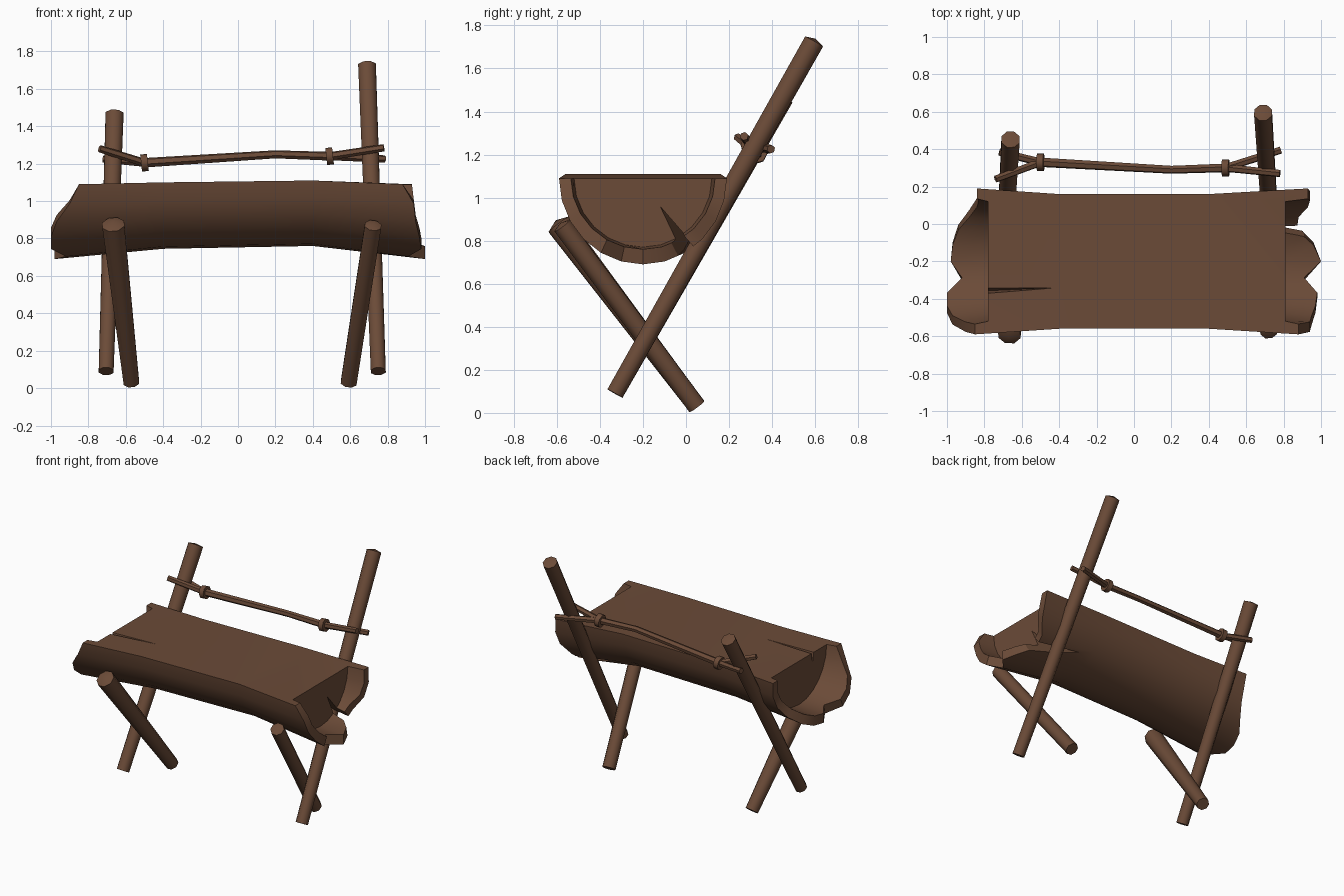
import bpy, bmesh, math
from mathutils import Vector

if "Cube" in bpy.data.objects:
    bpy.data.objects.remove(bpy.data.objects["Cube"])

wood = bpy.data.materials.new("brown wood")
wood.diffuse_color = (0.147, 0.070, 0.039, 1)
wood.use_nodes = True
wood.node_tree.nodes["Principled BSDF"].inputs["Base Color"].default_value = wood.diffuse_color


def finish(bm, name, angle=50):
    bmesh.ops.recalc_face_normals(bm, faces=bm.faces)
    me = bpy.data.meshes.new(name)
    bm.to_mesh(me)
    bm.free()
    me.materials.append(wood)
    ob = bpy.data.objects.new(name, me)
    bpy.context.collection.objects.link(ob)
    smooth(ob, angle)
    return ob


def smooth(ob, angle):
    bpy.ops.object.select_all(action='DESELECT')
    ob.select_set(True)
    bpy.context.view_layer.objects.active = ob
    bpy.ops.object.shade_smooth_by_angle(angle=math.radians(angle))


def bridge(bm, rings, closed):
    for r, s in zip(rings, rings[1:]):
        n = len(r)
        for i in range(n if closed else n - 1):
            j = (i + 1) % n
            bm.faces.new((r[i], r[j], s[j], s[i]))


def pole(name, pts, radii, sides=8, tip=0.0):
    """Tapered stick through points, with an optional blunt pointed end."""
    bm = bmesh.new()
    pts = [Vector(p) for p in pts]
    rings = []
    for i, (p, r) in enumerate(zip(pts, radii)):
        d = (pts[min(i + 1, len(pts) - 1)] - pts[max(i - 1, 0)]).normalized()
        u = d.cross(Vector((0, 1, 0.3))).normalized()
        v = d.cross(u)
        rings.append([bm.verts.new(p + r * (math.cos(a) * u + math.sin(a) * v))
                      for a in (2 * math.pi * (k + 0.5) / sides for k in range(sides))])
    bridge(bm, rings, True)
    bm.faces.new(rings[0])
    if tip:
        end = bm.verts.new(pts[-1] + d * tip)
        for k in range(sides):
            bm.faces.new((rings[-1][k], rings[-1][(k + 1) % sides], end))
    else:
        bm.faces.new(rings[-1])
    return finish(bm, name)


# Half-log seat: ragged end positions run from back edge, under, to front edge
LEFT = [.84, .83, .84, .88, .94, .97, .98, .92, 1.0, 1.0, .97, .90, .85]
RIGHT = [.93, .94, .93, .88, .87, .96, 1.0, .91, .98, .97, .95, .94, .88]
bm = bmesh.new()


def half_ring(xs, a, b, z):
    return [bm.verts.new((x, -0.2 + a * math.cos(t), z - b * math.sin(t)))
            for x, t in zip(xs, (math.pi * k / 12 for k in range(13)))]


left = [-x for x in LEFT]
rings = [half_ring([-.78] * 13, .32, .32, 1.09),
         half_ring(left, .335, .33, 1.09),
         half_ring(left, .39, .40, 1.09),
         half_ring([-.4] * 13, .36, .355, 1.10),
         half_ring([.4] * 13, .36, .35, 1.11),
         half_ring(RIGHT, .39, .40, 1.09),
         half_ring(RIGHT, .335, .33, 1.09),
         half_ring([.81] * 13, .32, .32, 1.09)]
bridge(bm, rings, False)
bm.faces.new(rings[0])
bm.faces.new(rings[-1])
for lo, hi in ((0, 3), (3, 4), (4, 7)):      # flat sitting surface
    part = rings[lo:hi + 1]
    bm.faces.new([r[0] for r in part] + [r[-1] for r in reversed(part)])
bmesh.ops.triangulate(bm, faces=[f for f in bm.faces if len(f.verts) > 4])
seat = finish(bm, "log_seat", 32)


# Split cracks cut into the seat
def crack(name, triangle, apex):
    cb = bmesh.new()
    base = [cb.verts.new(p) for p in triangle]
    top = cb.verts.new(apex)
    cb.faces.new(base)
    for k in range(3):
        cb.faces.new((base[k], base[(k + 1) % 3], top))
    ob = finish(cb, name)
    ob.hide_render = True
    mod = seat.modifiers.new(name, 'BOOLEAN')
    mod.operation = 'DIFFERENCE'
    mod.solver = 'EXACT'
    mod.object = ob
    bpy.context.view_layer.objects.active = seat
    bpy.ops.object.modifier_apply(modifier=name)
    bpy.data.objects.remove(ob)


crack("top_crack", [(-.86, -.385, 1.13), (-.86, -.335, 1.13), (-.86, -.36, 1.0)],
      (-.39, -.34, 1.105))
crack("end_crack", [(1.1, -.26, 1.08), (1.1, -.05, .64), (1.1, .07, .70)],
      (.5, .03, .83))
smooth(seat, 32)

# Legs; the back pair continue up as posts
pole("right_back_post", [(.75, -.33, .09), (.69, .595, 1.725)], [.043, .051], tip=.015)
pole("left_back_post", [(-.705, -.33, .09), (-.66, .452, 1.465)], [.043, .052], tip=.008)
pole("left_front_leg", [(-.57, .05, .03), (-.667, -.59, .875)], [.045, .064], tip=.025)
pole("right_front_leg", [(.592, .05, .03), (.722, -.575, .87)], [.046, .048], tip=.015)

# Back rail with forked ends clamping the posts, bound by collars
knot_l, knot_r = (-.50, .33, 1.205), (.49, .30, 1.24)
pole("back_rail", [knot_l, (.2, .29, 1.25), knot_r], [.026, .022, .024], 6)
for side, knot, front, back in (
        ("left", knot_l, (-.74, .24, 1.28), (-.72, .385, 1.225)),
        ("right", knot_r, (.78, .27, 1.285), (.785, .395, 1.225))):
    k = Vector(knot)
    pole(side + "_front_fork", [k, front], [.022, .02], 6)
    pole(side + "_back_fork", [k, back], [.022, .02], 6)
    off = Vector((.018, 0, .002))
    pole(side + "_binding", [k - off, k + off], [.046, .046], 8)
